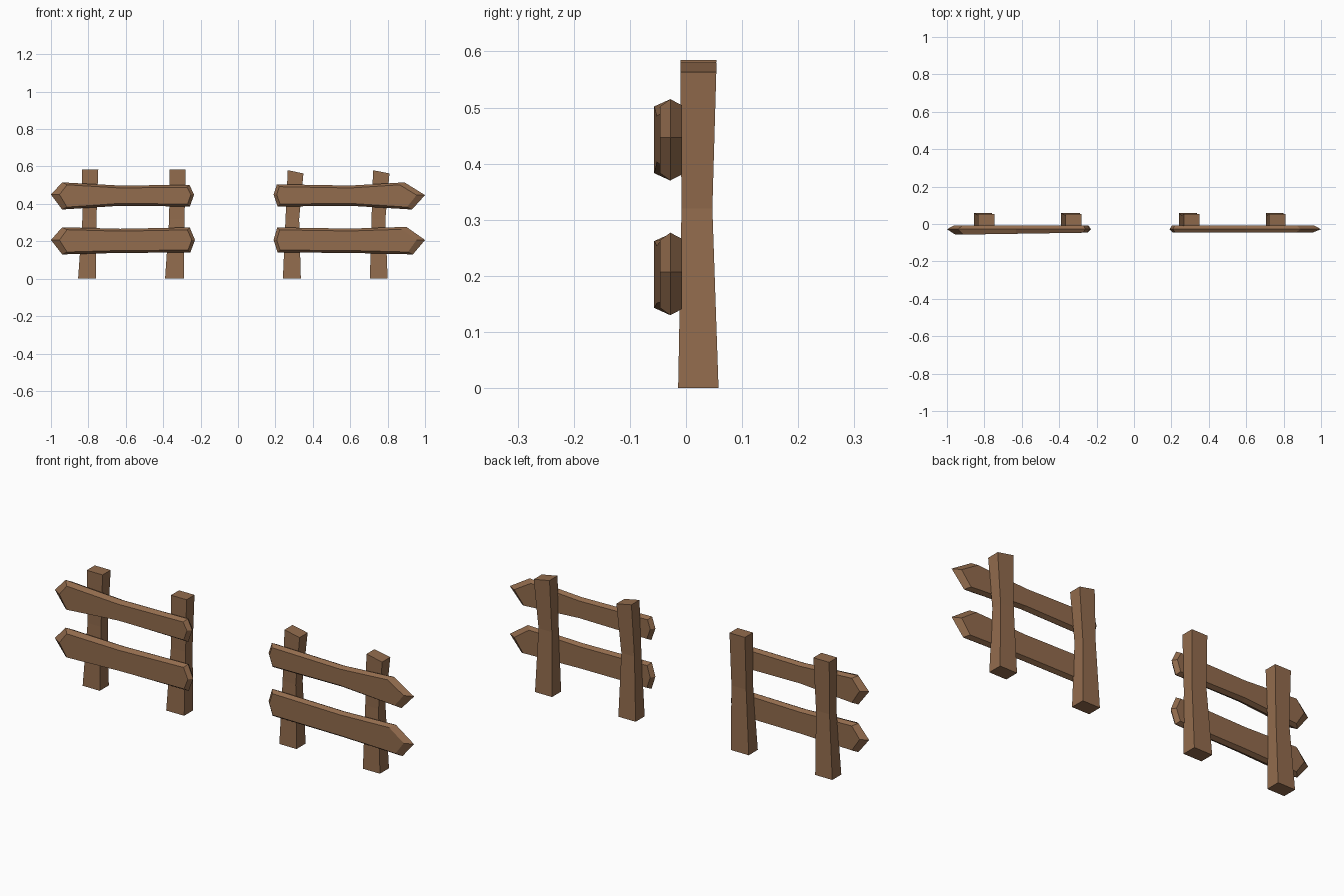
import bpy
import bmesh

cube = bpy.data.objects.get("Cube")
if cube:
    bpy.data.objects.remove(cube, do_unlink=True)

wood = bpy.data.materials.new("brown wood")
wood.use_nodes = True
WOOD = (0.29, 0.15, 0.075, 1)
wood.diffuse_color = WOOD
wood.node_tree.nodes["Principled BSDF"].inputs["Base Color"].default_value = WOOD


def loft(name, rings):
    """Skin equal-length rings and cap both ends."""
    bm = bmesh.new()
    loops = [[bm.verts.new(p) for p in ring] for ring in rings]
    n = len(loops[0])
    for a, b in zip(loops, loops[1:]):
        for i in range(n):
            j = (i + 1) % n
            bm.faces.new((a[i], a[j], b[j], b[i]))
    bm.faces.new(loops[0])
    bm.faces.new(loops[-1])
    bmesh.ops.recalc_face_normals(bm, faces=bm.faces)
    mesh = bpy.data.meshes.new(name)
    bm.to_mesh(mesh)
    bm.free()
    mesh.materials.append(wood)
    obj = bpy.data.objects.new(name, mesh)
    bpy.context.collection.objects.link(obj)


def rail(name, tip, end, top, bottom, front_tip, front_end):
    """Board with a widest middle outline and inset front and back outlines."""
    side = 1 if end[0] > tip[0] else -1

    def outline(inset, front):
        pts = [(tip[0] + side * inset * 3.5, tip[1])]
        pts += [(x, z - inset) for x, z in top]
        pts += [(end[0] - side * inset * 1.3, end[1])]
        pts += [(x, z + inset) for x, z in reversed(bottom)]
        # Pull the shoulders next to each end inwards
        k = len(top)
        for i, d in ((1, 2), (k, -1), (k + 2, -1), (2 * k + 1, 2)):
            pts[i] = (pts[i][0] + side * inset * d, pts[i][1])
        ring = []
        for x, z in pts:
            t = (x - tip[0]) / (end[0] - tip[0])
            y = front_tip + (front_end - front_tip) * t
            ring.append((x, {"front": y, "mid": -0.028, "back": -0.007}[front], z))
        return ring

    loft(name, [outline(0.013, "front"), outline(0, "mid"), outline(0.011, "back")])


def post(name, bottom, middle, top, z_left, z_right):
    """Four-sided post with a slight waist; each level is an x range."""
    rings = []
    for (x0, x1), (y0, y1), (z0, z1) in (
        (bottom, (-0.014, 0.058), (0, 0)),
        (middle, (-0.008, 0.047), (0.32, 0.32)),
        (top, (-0.01, 0.054), (z_left, z_right)),
    ):
        rings.append([(x0, y0, z0), (x1, y0, z1), (x1, y1, z1), (x0, y1, z0)])
    loft(name, rings)


# Right fence section
rail("right_upper_rail", (-1, 0.45), (-0.235, 0.45),
     [(-0.94, 0.515), (-0.63, 0.498), (-0.26, 0.502)],
     [(-0.94, 0.37), (-0.63, 0.39), (-0.257, 0.386)], -0.058, -0.046)
rail("right_lower_rail", (-1, 0.207), (-0.23, 0.207),
     [(-0.94, 0.275), (-0.63, 0.267), (-0.258, 0.274)],
     [(-0.94, 0.13), (-0.63, 0.138), (-0.255, 0.14)], -0.058, -0.046)
post("right_outer_post", (-0.855, -0.76), (-0.832, -0.757), (-0.835, -0.747), 0.585, 0.585)
post("right_inner_post", (-0.39, -0.29), (-0.368, -0.286), (-0.366, -0.28), 0.585, 0.585)

# Left fence section
rail("left_upper_rail", (1, 0.447), (0.19, 0.45),
     [(0.89, 0.515), (0.6, 0.498), (0.208, 0.505)],
     [(0.93, 0.37), (0.6, 0.39), (0.212, 0.386)], -0.046, -0.046)
rail("left_lower_rail", (1, 0.207), (0.19, 0.207),
     [(0.9, 0.277), (0.6, 0.268), (0.21, 0.274)],
     [(0.935, 0.13), (0.6, 0.138), (0.212, 0.14)], -0.046, -0.046)
post("left_inner_post", (0.24, 0.336), (0.254, 0.327), (0.266, 0.35), 0.58, 0.563)
post("left_outer_post", (0.705, 0.8), (0.714, 0.788), (0.722, 0.81), 0.58, 0.563)
